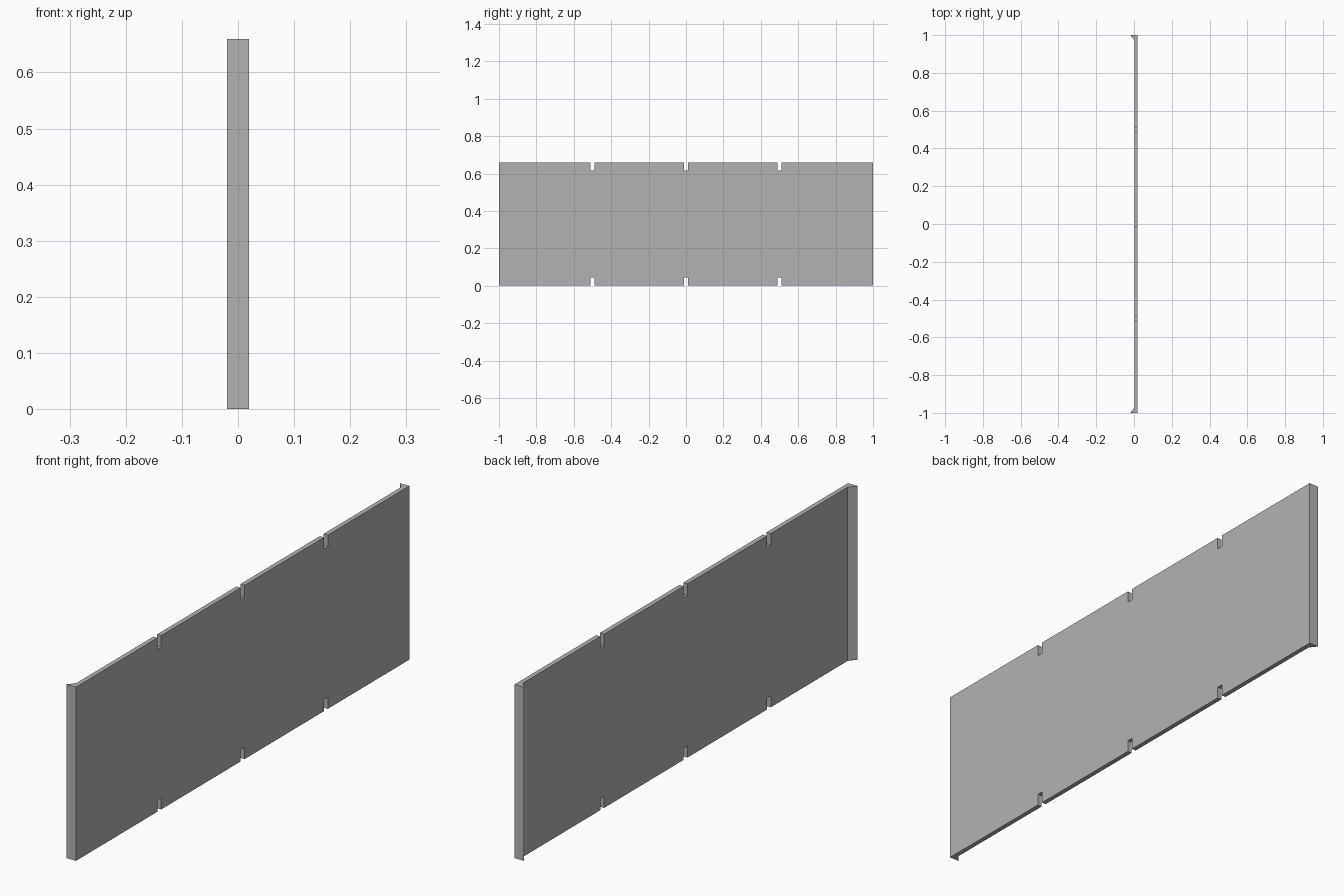
import bpy
import bmesh

cube = bpy.data.objects.get("Cube")
if cube:
    bpy.data.objects.remove(cube, do_unlink=True)

HEIGHT = 0.66
HALF_X = 0.0195      # half of the overall depth
INNER_X = 0.002      # inner face of the sheet
LIP = 0.027          # length of the wedge at each end
SLOT_W, SLOT_H = 0.023, 0.044

grey = bpy.data.materials.new("plain_grey")
grey.use_nodes = True
colour = (0.45, 0.45, 0.45, 1)
grey.diffuse_color = colour
grey.node_tree.nodes["Principled BSDF"].inputs["Base Color"].default_value = colour


def make_object(name, bm):
    bmesh.ops.recalc_face_normals(bm, faces=bm.faces)
    mesh = bpy.data.meshes.new(name)
    bm.to_mesh(mesh)
    bm.free()
    mesh.materials.append(grey)
    obj = bpy.data.objects.new(name, mesh)
    bpy.context.collection.objects.link(obj)
    return obj


def extrude_up(bm, outline, z0, z1):
    face = bm.faces.new([bm.verts.new((x, y, z0)) for x, y in outline])
    new = bmesh.ops.extrude_face_region(bm, geom=[face])["geom"]
    verts = [v for v in new if isinstance(v, bmesh.types.BMVert)]
    bmesh.ops.translate(bm, verts=verts, vec=(0, 0, z1 - z0))


# Sheet with a wedge-shaped lip at both ends
half = [(HALF_X, 1), (-HALF_X, 1), (INNER_X, 1 - LIP)]
outline = half + [(x, -y) for x, y in reversed(half)]
bm = bmesh.new()
extrude_up(bm, outline, 0, HEIGHT)
panel = make_object("slotted_panel", bm)

# Slots along the top and bottom edges
bm = bmesh.new()
w = SLOT_W / 2
for y in (-0.5, 0, 0.5):
    box = [(-0.1, y - w), (0.1, y - w), (0.1, y + w), (-0.1, y + w)]
    extrude_up(bm, box, -0.1, SLOT_H)
    extrude_up(bm, box, HEIGHT - SLOT_H, HEIGHT + 0.1)
cutter = make_object("slot_cutter", bm)
cutter.hide_render = True
cutter.hide_viewport = True

cut = panel.modifiers.new("slots", 'BOOLEAN')
cut.operation = 'DIFFERENCE'
cut.solver = 'EXACT'
cut.object = cutter
